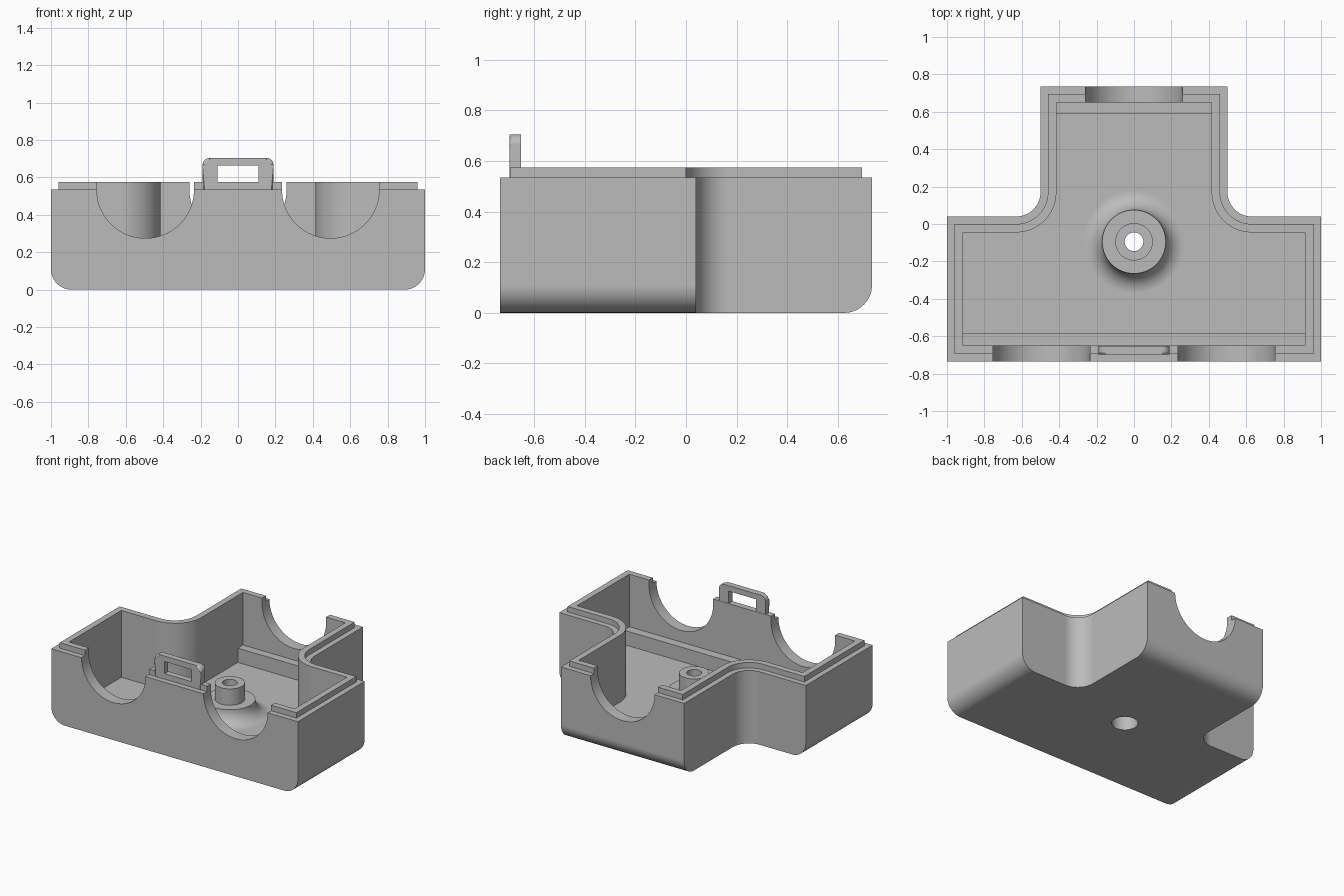
import bpy, bmesh
from math import sin, cos, pi, radians
from mathutils import Matrix, Vector

old = bpy.data.objects.get("Cube")
if old:
    bpy.data.objects.remove(old, do_unlink=True)

WALL, STEP, RIM, TOP = 0.085, 0.04, 0.535, 0.575
FRONT, BACK = -0.735, 0.735

grey = bpy.data.materials.new("plain grey")
grey.use_nodes = True
grey.diffuse_color = (0.5, 0.5, 0.5, 1)
grey.node_tree.nodes["Principled BSDF"].inputs["Base Color"].default_value = (0.5, 0.5, 0.5, 1)


def arc(cx, cy, r, a0, a1, n=16):
    angles = [radians(a0 + (a1 - a0) * i / n) for i in range(n + 1)]
    return [(cx + r * cos(a), cy + r * sin(a)) for a in angles]


def make(name, bm):
    bmesh.ops.recalc_face_normals(bm, faces=bm.faces[:])
    mesh = bpy.data.meshes.new(name)
    bm.to_mesh(mesh)
    bm.free()
    mesh.materials.append(grey)
    ob = bpy.data.objects.new(name, mesh)
    bpy.context.collection.objects.link(ob)
    return ob


def prism(name, pts, axis, lo, hi, round_front=0):
    """Extrude a flat outline along x, y or z."""
    place = {"x": lambda a, b, t: (t, a, b),
             "y": lambda a, b, t: (a, t, b),
             "z": lambda a, b, t: (a, b, t)}[axis]
    bm = bmesh.new()
    near = [bm.verts.new(place(a, b, lo)) for a, b in pts]
    far = [bm.verts.new(place(a, b, hi)) for a, b in pts]
    face = bm.faces.new(near)
    bm.faces.new(far[::-1])
    for i in range(len(pts)):
        j = (i + 1) % len(pts)
        bm.faces.new((near[i], near[j], far[j], far[i]))
    if round_front:
        bmesh.ops.bevel(bm, geom=face.edges[:], offset=round_front, segments=4,
                        profile=0.5, affect="EDGES")
    return make(name, bm)


def box(name, x, y, z):
    return prism(name, [(x[0], y[0]), (x[1], y[0]), (x[1], y[1]), (x[0], y[1])], "z", *z)


def lathe(name, profile, x, y, n=64):
    """Spin a profile that starts and ends on the axis."""
    bm = bmesh.new()
    rings = []
    for r, z in profile:
        count = n if r > 0 else 1
        rings.append([bm.verts.new((x + r * cos(2 * pi * k / n), y + r * sin(2 * pi * k / n), z))
                      for k in range(count)])
    for a, b in zip(rings, rings[1:]):
        for k in range(n):
            j = (k + 1) % n
            quad = [a[k % len(a)], a[j % len(a)], b[j % len(b)], b[k % len(b)]]
            bm.faces.new(list(dict.fromkeys(quad)))
    return make(name, bm)


def combine(target, other, operation):
    mod = target.modifiers.new("combine", "BOOLEAN")
    mod.operation, mod.solver, mod.object = operation, "EXACT", other
    bpy.context.view_layer.update()
    graph = bpy.context.evaluated_depsgraph_get()
    result = bpy.data.meshes.new_from_object(target.evaluated_get(graph))
    target.modifiers.clear()
    target.data = result
    bpy.data.objects.remove(other, do_unlink=True)


def tee(d):
    """T-shaped plan, inset by d, with filleted inner corners."""
    half = [(1 - d, FRONT + d), (1 - d, 0.04 - d)]
    half += arc(0.63, 0.17, 0.13 + d, 270, 180)
    half += [(0.5 - d, BACK - d)]
    return half + [(-x, y) for x, y in reversed(half)]


# Outer block with rounded bottom edges at both sides and the back
R = 0.11
body = prism("box_body", tee(0), "z", 0, RIM)
sides = arc(-1 + R, R, R, 180, 270) + arc(1 - R, R, R, 270, 360) + [(1, 1), (-1, 1)]
combine(body, prism("side_round", sides, "y", -1, 1), "INTERSECT")
tail = [(-1, 0)] + arc(BACK - R, R, R, 270, 360) + [(BACK, 1), (-1, 1)]
combine(body, prism("back_round", tail, "x", -2, 2), "INTERSECT")

# Raised lip and hollow inside
combine(body, prism("lip", tee(STEP), "z", 0.3, TOP), "UNION")
combine(body, prism("cavity", tee(WALL), "z", WALL, 1), "DIFFERENCE")

# Low ledges along the front and back walls
combine(body, box("front_ledge", (-0.95, 0.95), (-0.69, -0.585), (0.05, 0.19)), "UNION")
combine(body, box("back_ledge", (-0.46, 0.46), (0.59, 0.69), (0.05, 0.19)), "UNION")

# Half-round openings: two in front, one behind
for cx, y0, y1 in ((-0.495, -0.9, -0.6), (0.495, -0.9, -0.6), (0, 0.6, 0.9)):
    notch = arc(cx, RIM, 0.26, 180, 360, 40) + [(cx + 0.26, 1), (cx - 0.26, 1)]
    combine(body, prism("notch", notch, "y", y0, y1), "DIFFERENCE")

# Screw boss with flared foot, through hole and recess underneath
BY = -0.095
foot = [(0, 0.04), (0.275, 0.04)] + arc(0.275, 0.19, 0.105, 270, 180, 12)
combine(body, lathe("boss", foot + [(0.1, 0.19), (0.1, 0.31), (0, 0.31)], 0, BY), "UNION")
hole = [(0, -0.1), (0.087, -0.1), (0.087, 0.15), (0.05, 0.15), (0.05, 0.5), (0, 0.5)]
combine(body, lathe("screw_hole", hole, 0, BY), "DIFFERENCE")

# Latch loop on the front lip
loop = [(0.19, 0.48)] + arc(0.15, 0.665, 0.04, 0, 90, 8)
loop += arc(-0.15, 0.665, 0.04, 90, 180, 8) + [(-0.19, 0.48)]
latch = prism("latch_loop", loop, "y", -0.697, -0.652, round_front=0.015)
combine(latch, box("latch_window", (-0.11, 0.11), (-0.8, -0.6), (0.52, 0.665)), "DIFFERENCE")
combine(body, latch, "UNION")

# Smooth rounds, crisp corners
bpy.ops.object.select_all(action="DESELECT")
body.select_set(True)
bpy.context.view_layer.objects.active = body
bpy.ops.object.shade_smooth_by_angle(angle=radians(30))
weighted = body.modifiers.new("even_normals", "WEIGHTED_NORMAL")
weighted.keep_sharp = True
